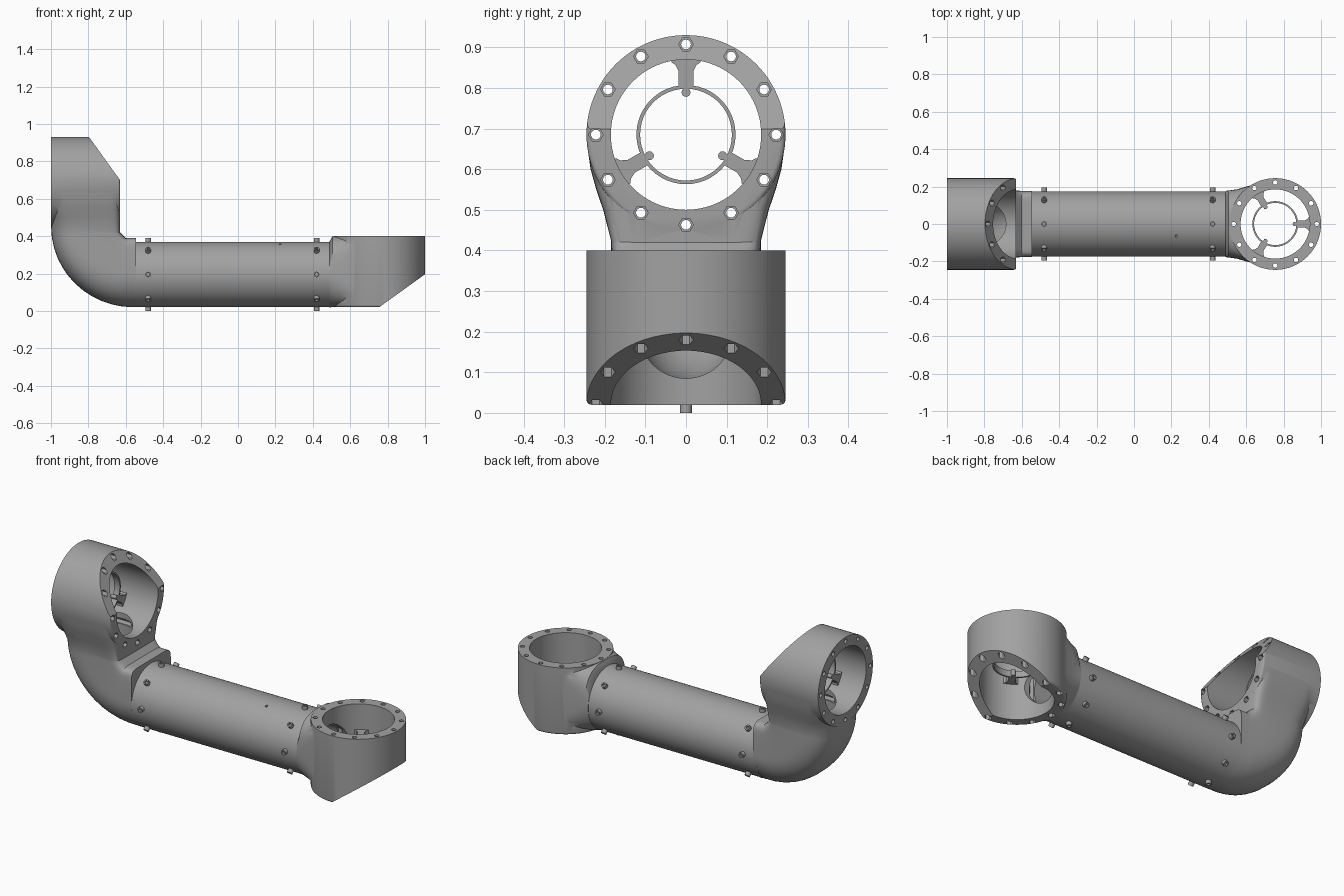
import bpy, bmesh, math
from mathutils import Matrix, Vector

cube = bpy.data.objects.get("Cube")
if cube:
    bpy.data.objects.remove(cube, do_unlink=True)

grey = bpy.data.materials.new("plain grey")
grey.use_nodes = True
COLOUR = (0.36, 0.36, 0.36, 1)
grey.diffuse_color = COLOUR
grey.node_tree.nodes["Principled BSDF"].inputs["Base Color"].default_value = COLOUR

AXIS_Z = 0.195      # tube axis height
TUBE_R = 0.175
DEPTH = 0.38        # joint ring depth, open face at local z = DEPTH
RING_R, BORE_R, BOLT_R = 0.245, 0.185, 0.222


def make(name, bm, matrix=Matrix(), helper=False):
    bmesh.ops.transform(bm, matrix=matrix, verts=bm.verts)
    bmesh.ops.recalc_face_normals(bm, faces=bm.faces)
    mesh = bpy.data.meshes.new(name)
    bm.to_mesh(mesh)
    bm.free()
    ob = bpy.data.objects.new(name, mesh)
    bpy.context.collection.objects.link(ob)
    mesh.materials.append(grey)
    ob.hide_render = helper
    return ob


def cylinder(bm, r, z0, z1, segs=64, x=0, y=0):
    res = bmesh.ops.create_cone(bm, cap_ends=True, segments=segs, radius1=r, radius2=r,
                                depth=z1 - z0, matrix=Matrix.Translation((x, y, (z0 + z1) / 2)))
    return res["verts"]


def loft(stations, count=64):
    """Each station: inner point, outer point (x, z), half width, inner and outer squareness."""
    bm = bmesh.new()
    rings = []
    for (xi, zi), (xo, zo), half, n_in, n_out in stations:
        ring = []
        for k in range(count):
            a = math.tau * k / count
            c, s = math.cos(a), math.sin(a)
            n = n_in if c > 0 else n_out
            u = math.copysign(abs(c) ** (2 / n), c)
            v = math.copysign(abs(s) ** (2 / n), s)
            t = (1 - u) / 2
            ring.append(bm.verts.new((xi + (xo - xi) * t, half * v, zi + (zo - zi) * t)))
        rings.append(ring)
    for a, b in zip(rings, rings[1:]):
        for k in range(count):
            m = (k + 1) % count
            bm.faces.new((a[k], a[m], b[m], b[k]))
    bm.faces.new(rings[0])
    bm.faces.new(rings[-1])
    return bm


def boolean(ob, other, operation):
    mod = ob.modifiers.new("cut", "BOOLEAN")
    mod.operation, mod.solver, mod.object = operation, "EXACT", other
    deps = bpy.context.evaluated_depsgraph_get()
    mesh = bpy.data.meshes.new_from_object(ob.evaluated_get(deps))
    ob.modifiers.clear()
    ob.data = mesh


def smooth(ob, degrees=32):
    bpy.ops.object.select_all(action="DESELECT")
    ob.select_set(True)
    bpy.context.view_layer.objects.active = ob
    bpy.ops.object.shade_smooth_by_angle(angle=math.radians(degrees))


def joint(name, matrix, neck, bottom):
    # Ring with a softened back edge, merged with its neck
    bm = bmesh.new()
    cylinder(bm, RING_R, bottom, DEPTH, 96)
    rim = [e for e in bm.edges if all(v.co.z < bottom + 0.01 for v in e.verts)]
    bmesh.ops.bevel(bm, geom=rim, offset=0.012, segments=3, profile=0.5, affect="EDGES")
    body = make(name, bm, matrix)
    boolean(body, neck, "UNION")

    # Slanted cut on the far side of the back
    bm = bmesh.new()
    pts = [(-0.028, -0.02), (0.3, -0.02), (0.3, 0.216)]
    face = bm.faces.new([bm.verts.new((x, -0.4, z)) for x, z in pts])
    ext = bmesh.ops.extrude_face_region(bm, geom=[face])
    bmesh.ops.translate(bm, vec=(0, 0.8, 0),
                        verts=[g for g in ext["geom"] if isinstance(g, bmesh.types.BMVert)])
    wedge = make("wedge_cutter", bm, matrix, True)

    # Bore, bolt holes and hexagonal nut pockets
    bm = bmesh.new()
    cylinder(bm, BORE_R, -0.1, 0.5, 96)
    angles = [math.tau * k / 12 for k in range(12)]
    for a in angles:
        cylinder(bm, 0.012, 0.3, 0.5, 16, BOLT_R * math.cos(a), BOLT_R * math.sin(a))
    holes = make("hole_cutter", bm, matrix, True)
    bm = bmesh.new()
    for a in angles:
        cylinder(bm, 0.018, -0.1, 0.34, 6, BOLT_R * math.cos(a), BOLT_R * math.sin(a))
    pockets = make("pocket_cutter", bm, matrix, True)
    for cutter in (wedge, holes, pockets, passage):
        boolean(body, cutter, "DIFFERENCE")
    for ob in (neck, wedge, holes, pockets):
        bpy.data.objects.remove(ob, do_unlink=True)
    smooth(body)

    # Inner three-armed bracket
    bm = bmesh.new()
    lo, hi, n = 0.2, 0.235, 48
    loops = []
    for r, z in ((0.113, lo), (0.122, lo), (0.122, hi), (0.113, hi)):
        loops.append([bm.verts.new((r * math.cos(math.tau * k / n), r * math.sin(math.tau * k / n), z))
                      for k in range(n)])
    for a, b in zip(loops, loops[1:] + loops[:1]):
        for k in range(n):
            m = (k + 1) % n
            bm.faces.new((a[k], a[m], b[m], b[k]))
    arm = [(0.118, 0.018), (0.155, 0.018), (0.172, 0.026), (0.178, 0.036), (0.188, 0.036)]
    outline = arm + [(x, -y) for x, y in reversed(arm)]
    for k in range(3):
        turn = Matrix.Rotation(math.tau * k / 3, 3, "Z")
        face = bm.faces.new([bm.verts.new(turn @ Vector((x, y, lo))) for x, y in outline])
        ext = bmesh.ops.extrude_face_region(bm, geom=[face])
        bmesh.ops.translate(bm, vec=(0, 0, hi - lo),
                            verts=[g for g in ext["geom"] if isinstance(g, bmesh.types.BMVert)])
        p = turn @ Vector((0.104, 0, 0))
        cylinder(bm, 0.011, lo, hi, 16, p.x, p.y)
    smooth(make(name + "_bracket", bm, matrix))


# Cable passage running through the whole arm
R = 0.115
stations = [((-0.8 + R, 0.62), (-0.8 - R, 0.62), R, 2, 2)]
for k in range(13):
    a = math.pi / 2 * k / 12
    c, s = math.cos(a), math.sin(a)
    stations.append(((-0.58 - (0.22 - R) * c, 0.42 - (0.22 - R) * s),
                     (-0.58 - (0.22 + R) * c, 0.42 - (0.22 + R) * s), R, 2, 2))
stations.append(((0.62, 0.2 + R), (0.62, 0.2 - R), R, 2, 2))
passage = make("passage_cutter", loft(stations), helper=True)

# Upright elbow: flat on the inside, round on the outside of the bend
stations = [((-0.631, z), (-0.999, z), w, 10, n)
            for z, w, n in ((0.69, 0.243, 10), (0.65, 0.242, 8), (0.6, 0.235, 6),
                            (0.55, 0.221, 5), (0.5, 0.204, 4))]
for k in range(13):
    t = k / 12
    a = math.pi / 2 * t
    stations.append(((-0.631 + 0.03 * t, 0.42 - 0.03 * t),
                     (-0.56 - 0.439 * math.cos(a), 0.45 - 0.43 * math.sin(a)),
                     0.185 - 0.008 * t, 10, 3.2 - 1.2 * t))
stations.append(((-0.545, 0.39), (-0.545, 0.02), 0.177, 10, 2))
elbow_matrix = Matrix(((0, 0, -1, -1 + DEPTH), (0, 1, 0, 0), (1, 0, 0, 0.685), (0, 0, 0, 1)))
joint("upright_elbow", elbow_matrix, make("elbow_neck", loft(stations)), 0.01)

# Flat end joint
stations = [((0.49, 0.372), (0.49, 0.019), 0.177, 2, 2),
            ((0.505, 0.399), (0.505, 0.021), 0.179, 3, 2.4),
            ((0.55, 0.399), (0.55, 0.021), 0.185, 4, 3),
            ((0.60, 0.399), (0.60, 0.021), 0.2, 6, 4),
            ((0.66, 0.399), (0.66, 0.021), 0.215, 9, 7),
            ((0.72, 0.399), (0.72, 0.021), 0.235, 9, 9)]
joint("end_joint", Matrix.Translation((0.755, 0, 0.02)), make("end_neck", loft(stations)), 0)

# Main tube with a small drilled hole
along_x = Matrix.Translation((0, 0, AXIS_Z)) @ Matrix.Rotation(math.pi / 2, 4, "Y")
bm = bmesh.new()
cylinder(bm, TUBE_R, -0.56, 0.5, 96)
tube = make("main_tube", bm, along_x)
bm = bmesh.new()
cylinder(bm, 0.007, 0.15, 0.2, 12)
drill = make("drill_cutter", bm, Matrix.Translation((0.225, 0, AXIS_Z)) @ Matrix.Rotation(math.radians(22), 4, "X"), True)
for cutter in (passage, drill):
    boolean(tube, cutter, "DIFFERENCE")
    bpy.data.objects.remove(cutter, do_unlink=True)
smooth(tube)

# Two rings of socket-head screws
for label, x in (("left", 0.42), ("right", -0.48)):
    for k in range(8):
        bm = bmesh.new()
        cylinder(bm, 0.015, 0.165, 0.195, 18)
        top = max(bm.faces, key=lambda f: f.calc_center_median().z)
        bmesh.ops.inset_region(bm, faces=[top], thickness=0.007)
        ext = bmesh.ops.extrude_face_region(bm, geom=[top])
        bmesh.ops.translate(bm, vec=(0, 0, -0.012),
                            verts=[g for g in ext["geom"] if isinstance(g, bmesh.types.BMVert)])
        bmesh.ops.delete(bm, geom=[top], context="FACES_ONLY") if top.is_valid else None
        spin = Matrix.Rotation(math.tau * k / 8, 4, "X")
        smooth(make(f"{label}_screw_{k + 1}", bm, Matrix.Translation((x, 0, AXIS_Z)) @ spin))
